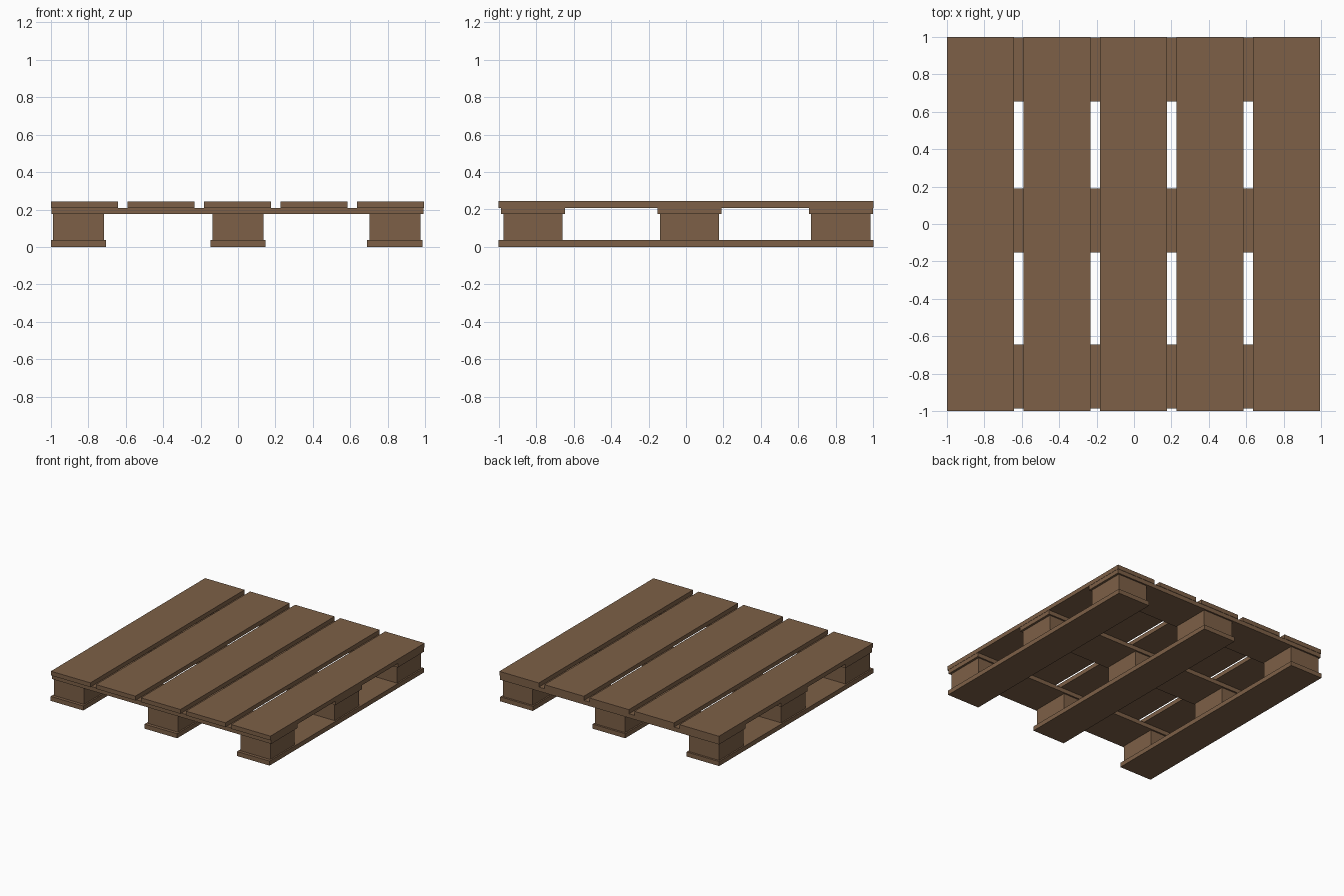
import bpy

if "Cube" in bpy.data.objects:
    bpy.data.objects.remove(bpy.data.objects["Cube"])

# One flat wood colour
wood = bpy.data.materials.new("brown_wood")
wood.diffuse_color = (0.205, 0.117, 0.063, 1)
wood.use_nodes = True
wood.node_tree.nodes["Principled BSDF"].inputs["Base Color"].default_value = wood.diffuse_color


def box(name, x, y, z):
    """Box spanning the (low, high) ranges on each axis."""
    bpy.ops.mesh.primitive_cube_add(size=1, location=[(a + b) / 2 for a, b in (x, y, z)])
    obj = bpy.context.object
    obj.name = name
    obj.scale = [b - a for a, b in (x, y, z)]
    bpy.ops.object.transform_apply(location=False, rotation=False, scale=True)
    obj.data.materials.append(wood)


FULL = (-1, 1)
Z0, Z1, Z2, Z3, Z4 = 0, 0.037, 0.175, 0.209, 0.244

# Deck boards running front to back
for i in range(5):
    c = -0.82 + 0.409 * i
    box(f"deck_board_{i + 1}", (c - 0.179, c + 0.179), FULL, (Z3, Z4))

# Cross boards under the deck
rows = (-0.816, 0.019, 0.826)
for i, y in enumerate(rows):
    box(f"cross_board_{i + 1}", (-0.998, 0.993), (y - 0.171, y + 0.171), (Z2, Z3))

# Bottom runners with three spacer blocks on each
for i, x in enumerate((-0.853, 0, 0.839)):
    box(f"bottom_runner_{i + 1}", (x - 0.148, x + 0.148), FULL, (Z0, Z1))
    for j, y in enumerate(rows):
        box(f"spacer_block_{i + 1}_{j + 1}", (x - 0.136, x + 0.136),
            (y - 0.158, y + 0.158), (Z1, Z2))
